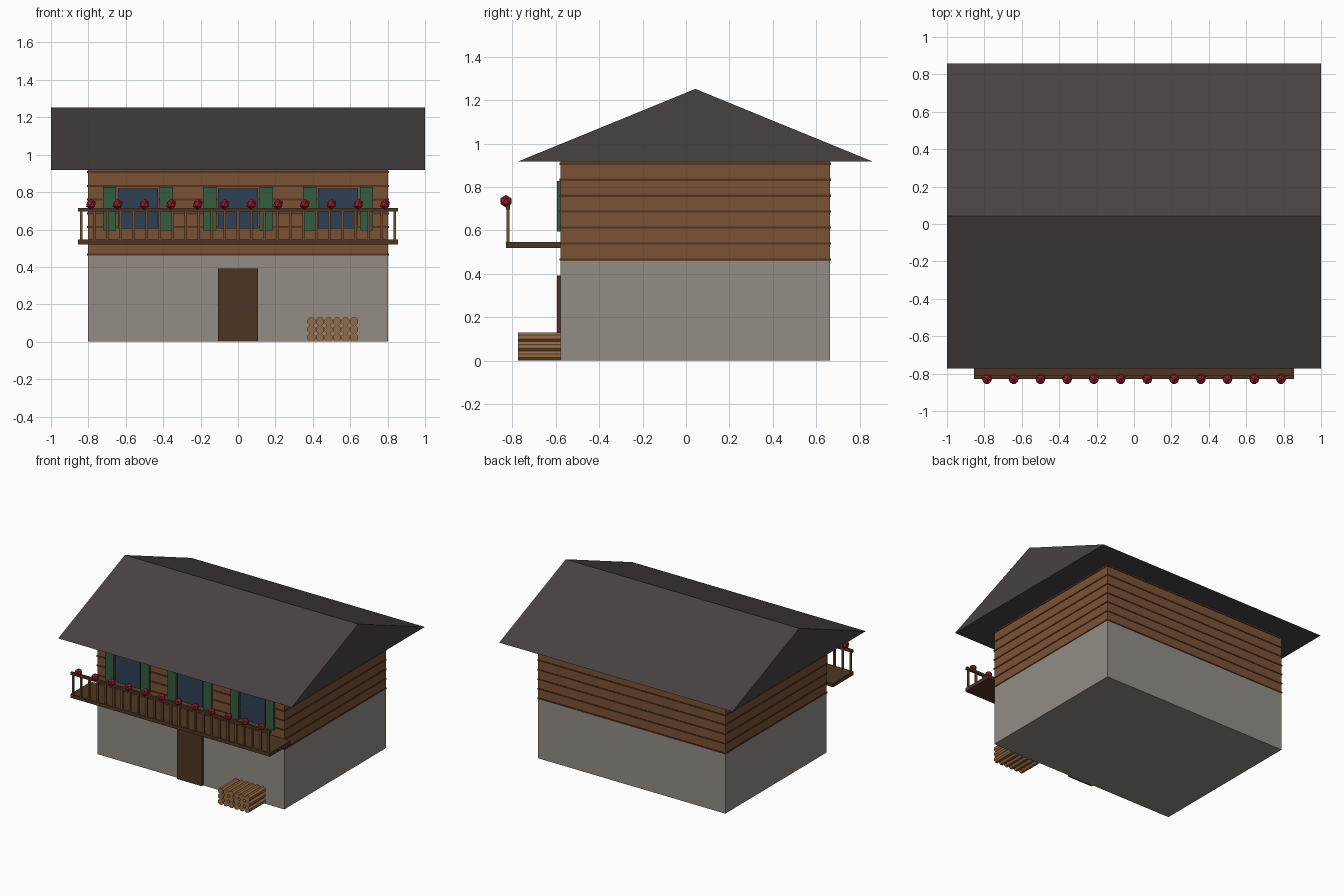
import bpy, bmesh, math
from mathutils import Matrix

if "Cube" in bpy.data.objects:
    bpy.data.objects.remove(bpy.data.objects["Cube"])


def material(name, rgb):
    m = bpy.data.materials.new(name)
    m.use_nodes = True
    m.diffuse_color = (*rgb, 1)
    m.node_tree.nodes["Principled BSDF"].inputs["Base Color"].default_value = (*rgb, 1)
    return m


stone = material("grey stone", (0.29, 0.265, 0.235))
cladding = material("brown cladding", (0.2, 0.085, 0.036))
dark_wood = material("dark wood", (0.075, 0.036, 0.016))
rail_wood = material("railing wood", (0.16, 0.08, 0.036))
slate = material("dark slate", (0.065, 0.054, 0.054))
green = material("shutter green", (0.034, 0.11, 0.05))
glass = material("window blue", (0.028, 0.053, 0.09))
red = material("flower red", (0.34, 0.012, 0.025))
log_wood = material("log wood", (0.3, 0.15, 0.058))


def finish(bm, name, mat):
    bmesh.ops.recalc_face_normals(bm, faces=bm.faces)
    mesh = bpy.data.meshes.new(name)
    bm.to_mesh(mesh)
    bm.free()
    mesh.materials.append(mat)
    ob = bpy.data.objects.new(name, mesh)
    bpy.context.collection.objects.link(ob)
    return ob


def boxes(name, mat, spans):
    """One object from boxes given as x, y and z ranges."""
    bm = bmesh.new()
    for ranges in spans:
        centre = [(a + b) / 2 for a, b in ranges]
        size = [b - a for a, b in ranges]
        bmesh.ops.create_cube(bm, size=1, matrix=Matrix.Translation(centre) @ Matrix.Diagonal((*size, 1)))
    return finish(bm, name, mat)


# Main dimensions
WX = 0.802
FRONT, BACK = -0.578, 0.664
FLOOR, EAVE, RIDGE = 0.46, 0.918, 1.252
MID = (FRONT + BACK) / 2

# Walls
boxes("stone_base", stone, [((-WX, WX), (FRONT, BACK), (0, FLOOR))])
boxes("timber_storey", cladding, [((-WX, WX), (FRONT, BACK), (FLOOR, EAVE))])

# Dark plank joints around the upper storey
lip = 0.004
boxes("plank_joints", dark_wood, [
    ((-WX - lip, WX + lip), (FRONT - lip, BACK + lip), (z - 0.005, z + 0.005))
    for z in [0.466 + 0.0735 * i for i in range(7)]])

# Solid gable roof, extruded along x
bm = bmesh.new()
profile = [(MID - 0.816, EAVE), (MID + 0.816, EAVE), (MID, RIDGE)]
gable = bm.faces.new([bm.verts.new((-1, y, z)) for y, z in profile])
side = bmesh.ops.extrude_face_region(bm, geom=[gable])["geom"]
bmesh.ops.translate(bm, vec=(2, 0, 0), verts=[v for v in side if isinstance(v, bmesh.types.BMVert)])
finish(bm, "gable_roof", slate)

# Door, windows and shutters
boxes("front_door", dark_wood, [((-0.107, 0.107), (FRONT - 0.017, FRONT), (0, 0.392))])
window_x = (-0.535, 0, 0.535)
boxes("window_panes", glass, [
    ((x - 0.106, x + 0.106), (FRONT - 0.009, FRONT), (0.605, 0.818)) for x in window_x])
boxes("shutters", green, [
    ((x + s * 0.152 - 0.036, x + s * 0.152 + 0.036), (FRONT - 0.017, FRONT), (0.596, 0.828))
    for x in window_x for s in (-1, 1)])

# Balcony
BX, EDGE = 0.856, -0.83
boxes("balcony_floor", dark_wood, [((-BX, BX), (EDGE, FRONT), (0.519, 0.547))])
boxes("balcony_rail", dark_wood, [((-BX, BX), (EDGE, EDGE + 0.019), (0.697, 0.716))])
posts = 25
boxes("balusters", rail_wood, [
    ((x - 0.007, x + 0.007), (EDGE + 0.002, EDGE + 0.016), (0.545, 0.7))
    for x in [-0.838 + 1.676 * i / (posts - 1) for i in range(posts)]])

# Flowers along the rail
bm = bmesh.new()
for i in range(12):
    bmesh.ops.create_icosphere(bm, subdivisions=1, radius=0.029,
                               matrix=Matrix.Translation((-0.786 + 0.1429 * i, EDGE, 0.735)))
finish(bm, "flowers", red)

# Stacked firewood
bm = bmesh.new()
for col in range(6):
    for row in range(3):
        place = Matrix.Translation((0.392 + 0.0455 * col, (FRONT - 0.774) / 2, 0.0225 + 0.043 * row))
        bmesh.ops.create_cone(bm, cap_ends=True, segments=8, radius1=0.0235, radius2=0.0235,
                              depth=FRONT + 0.774,
                              matrix=place @ Matrix.Rotation(math.pi / 2, 4, "X") @ Matrix.Rotation(math.pi / 8, 4, "Z"))
finish(bm, "firewood_stack", log_wood)
